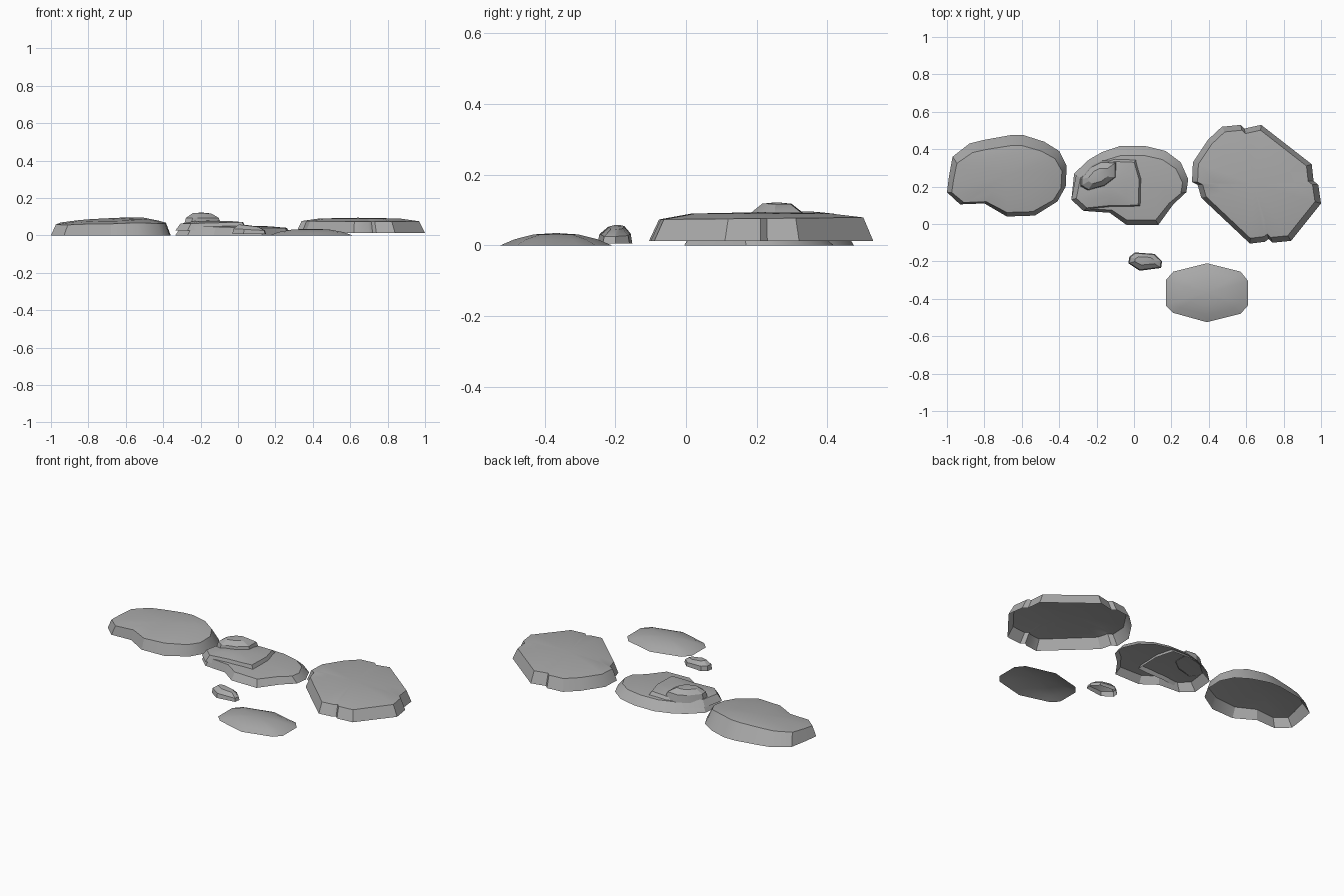
import bpy
import bmesh
from mathutils import Vector

default_cube = bpy.data.objects.get("Cube")
if default_cube:
    bpy.data.objects.remove(default_cube, do_unlink=True)

# One grey stone material
stone_grey = bpy.data.materials.new("stone_grey")
stone_grey.use_nodes = True
GREY = (0.4, 0.4, 0.4, 1)
stone_grey.diffuse_color = GREY
stone_grey.node_tree.nodes["Principled BSDF"].inputs["Base Color"].default_value = GREY


def stone(name, outline, base, rings, peak, smooth_angle=0.5):
    """Open-bottomed stone shell lofted from a clockwise outline.
    Each ring is (x scale, y scale, y shift, height function); peak is the
    height function at the middle of the last ring."""
    bm = bmesh.new()
    middle = sum((Vector(p) for p in outline), Vector((0, 0))) / len(outline)
    loops = [[bm.verts.new((x, y, base)) for x, y in outline]]
    for sx, sy, shift, height in rings:
        loop = []
        for px, py in outline:
            x = middle.x + (px - middle.x) * sx
            y = middle.y + (py - middle.y) * sy + shift
            loop.append(bm.verts.new((x, y, height(x, y))))
        loops.append(loop)
    count = len(outline)
    for low, high in zip(loops, loops[1:]):
        for i in range(count):
            j = (i + 1) % count
            bm.faces.new((low[j], low[i], high[i], high[j]))
    cx, cy = middle.x, middle.y + rings[-1][2]
    top = bm.verts.new((cx, cy, peak(cx, cy)))
    for i in range(count):
        bm.faces.new((loops[-1][(i + 1) % count], loops[-1][i], top))
    mesh = bpy.data.meshes.new(name)
    bm.to_mesh(mesh)
    bm.free()
    mesh.materials.append(stone_grey)
    obj = bpy.data.objects.new(name, mesh)
    bpy.context.collection.objects.link(obj)
    bpy.ops.object.select_all(action='DESELECT')
    obj.select_set(True)
    bpy.context.view_layer.objects.active = obj
    bpy.ops.object.shade_smooth_by_angle(angle=smooth_angle)
    return obj


# Long slab on the model's right, rising towards the middle stone
def long_slab_height(x, y):
    edge_drop = max(0, x + 0.5) * 0.18
    return 0.075 + 0.04 * (x + 0.7) + 0.07 * (y - 0.27) - edge_drop


stone("long_slab",
      [(-1, .17), (-.99, .25), (-.97, .36), (-.88, .43), (-.8, .45),
       (-.66, .475), (-.59, .475), (-.48, .44), (-.4, .39), (-.36, .31),
       (-.365, .2), (-.41, .12), (-.53, .045), (-.68, .04), (-.8, .11),
       (-.93, .105)],
      0,
      [(.92, .82, -.02, long_slab_height),
       (.6, .55, -.01, lambda x, y: long_slab_height(x, y) + .009)],
      lambda x, y: long_slab_height(x, y) + .01)


# Middle slab, low on its left side
def middle_slab_height(x, y):
    return 0.051 - 0.02 * x + 0.015 * (y - 0.2)


stone("middle_slab",
      [(-.32, .27), (-.24, .345), (-.17, .385), (-.075, .417), (.06, .417),
       (.17, .39), (.25, .33), (.29, .24), (.28, .17), (.21, .105),
       (.13, -.005), (-.04, -.005), (-.13, .06), (-.27, .07), (-.335, .13)],
      0,
      [(.9, .82, -.015, lambda x, y: middle_slab_height(x, y) - .006),
       (.6, .55, -.01, middle_slab_height)],
      middle_slab_height)

# Raised layer lying on the middle slab
stone("middle_terrace",
      [(-.31, .26), (-.23, .33), (-.1, .365), (.02, .36), (.05, .25),
       (.045, .09), (-.03, .085), (-.13, .085), (-.27, .07), (-.335, .13)],
      .025,
      [(.87, .84, -.005, lambda x, y: .066 + .025 * (x + .15)),
       (.5, .5, 0, lambda x, y: .076)],
      lambda x, y: .079)

# Knob of rock on top of the middle slab
stone("middle_knob",
      [(-.29, .24), (-.23, .31), (-.17, .34), (-.09, .335), (-.09, .25),
       (-.155, .2), (-.25, .175), (-.29, .2)],
      .05,
      [(.88, .88, 0, lambda x, y: .093),
       (.5, .5, 0, lambda x, y: .118 - .05 * max(0, x + .17))],
      lambda x, y: .122)


# Broad slab on the model's left, with chipped notches in its rim
stone("broad_slab",
      [(.47, .52), (.57, .53), (.59, .51), (.68, .53), (.95, .32),
       (.96, .23), (.985, .21), (1, .11), (.84, -.09), (.74, -.1),
       (.72, -.08), (.7, -.095), (.62, -.105), (.36, .14), (.34, .21),
       (.31, .225), (.315, .33), (.395, .45)],
      .012,
      [(.91, .91, 0, lambda x, y: .076 + .01 * (y - .2)),
       (.62, .62, 0, lambda x, y: .09)],
      lambda x, y: .094)

# Small pebble in front, tallest at its right end
stone("small_pebble",
      [(-.025, -.175), (.005, -.152), (.11, -.16), (.15, -.2),
       (.145, -.235), (.03, -.25), (-.03, -.21)],
      .006,
      [(.94, .9, 0, lambda x, y: .034 - .06 * x),
       (.6, .45, .002, lambda x, y: .058 - .12 * x)],
      lambda x, y: .054)

# Flat domed stone in front
stone("flat_dome",
      [(.17, -.3), (.21, -.255), (.39, -.21), (.57, -.255), (.61, -.305),
       (.61, -.435), (.57, -.48), (.39, -.525), (.21, -.475), (.17, -.435)],
      0,
      [(.8, .75, 0, lambda x, y: .017),
       (.45, .4, 0, lambda x, y: .031)],
      lambda x, y: .035, 0.9)
